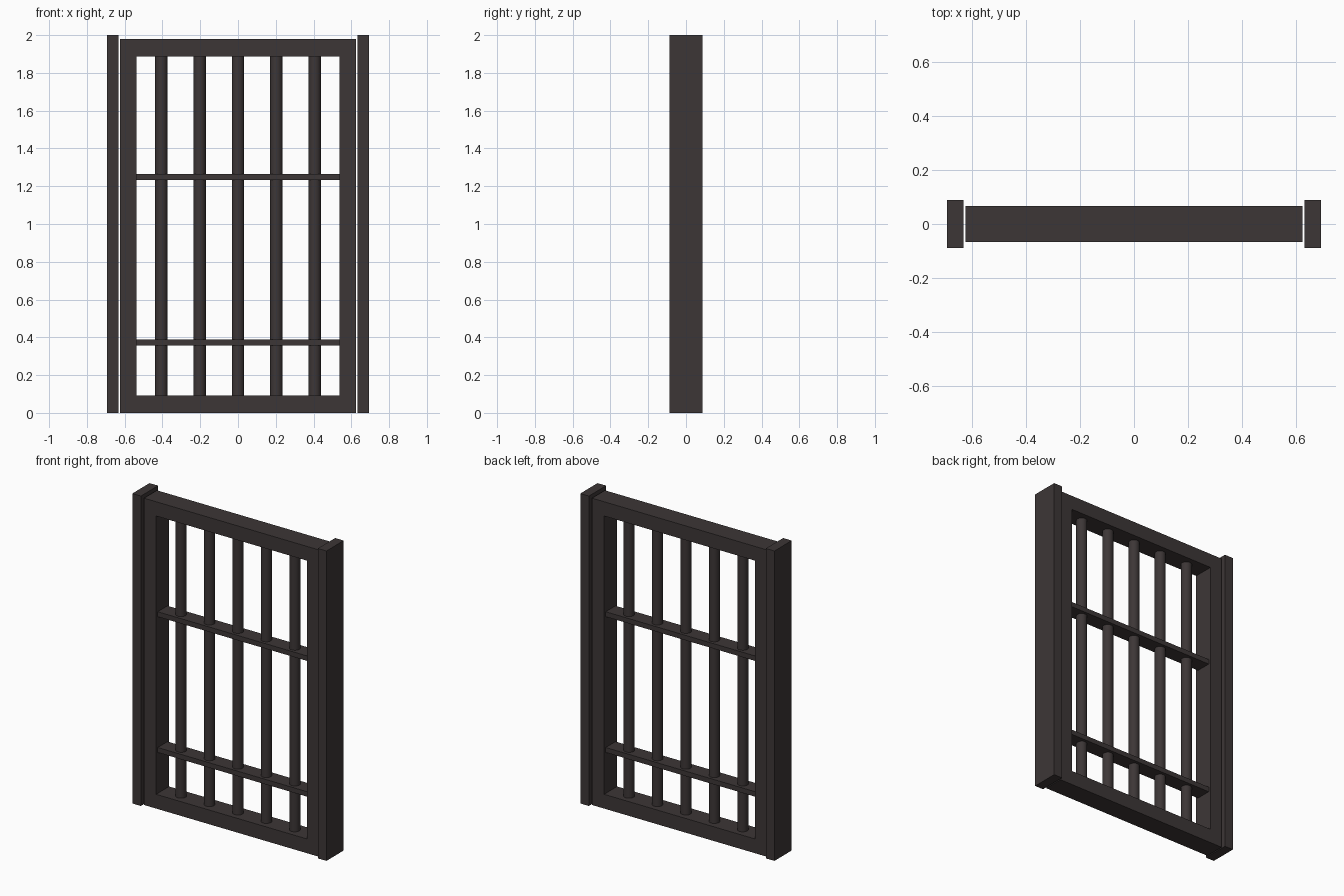
import bpy, bmesh, math

if "Cube" in bpy.data.objects:
    bpy.data.objects.remove(bpy.data.objects["Cube"])

iron = bpy.data.materials.new("dark_iron")
iron.diffuse_color = (0.046, 0.037, 0.037, 1)
iron.use_nodes = True
iron.node_tree.nodes["Principled BSDF"].inputs["Base Color"].default_value = iron.diffuse_color


def add_object(name, bm):
    bmesh.ops.recalc_face_normals(bm, faces=bm.faces)
    me = bpy.data.meshes.new(name)
    bm.to_mesh(me)
    bm.free()
    me.materials.append(iron)
    ob = bpy.data.objects.new(name, me)
    bpy.context.collection.objects.link(ob)
    return ob


def box(name, x0, x1, y0, y1, z0, z1):
    bm = bmesh.new()
    bmesh.ops.create_cube(bm, size=1)
    for v in bm.verts:
        v.co = (x1 if v.co.x > 0 else x0,
                y1 if v.co.y > 0 else y0,
                z1 if v.co.z > 0 else z0)
    return add_object(name, bm)


# Side posts
for side, label in ((-1, "left"), (1, "right")):
    a, b = sorted((side * 0.632, side * 0.693))
    box(label + "_post", a, b, -0.088, 0.088, 0, 2)

# Gate frame: one rectangular ring, extruded in depth
bm = bmesh.new()
D = 0.066


def rect(x, z0, z1):
    return [bm.verts.new((px, -D, pz))
            for px, pz in ((-x, z0), (x, z0), (x, z1), (-x, z1))]


outer, inner = rect(0.625, 0, 1.98), rect(0.538, 0.092, 1.888)
ring = [bm.faces.new((outer[i], outer[(i + 1) % 4], inner[(i + 1) % 4], inner[i]))
        for i in range(4)]
ext = bmesh.ops.extrude_face_region(bm, geom=ring, use_keep_orig=True)["geom"]
for v in ext:
    if isinstance(v, bmesh.types.BMVert):
        v.co.y = D
add_object("gate_frame", bm)

# Flat cross bars
for label, z in (("lower", 0.372), ("upper", 1.248)):
    box(label + "_cross_bar", -0.54, 0.54, -0.05, 0.05, z - 0.016, z + 0.016)

# Round vertical bars
for i in range(5):
    bm = bmesh.new()
    bmesh.ops.create_cone(bm, cap_ends=True, segments=16,
                          radius1=0.033, radius2=0.033, depth=1.8)
    bmesh.ops.translate(bm, verts=bm.verts, vec=((i - 2) * 0.203, 0, 0.99))
    ob = add_object("vertical_bar", bm)
    for p in ob.data.polygons:
        p.use_smooth = abs(p.normal.z) < 0.5
